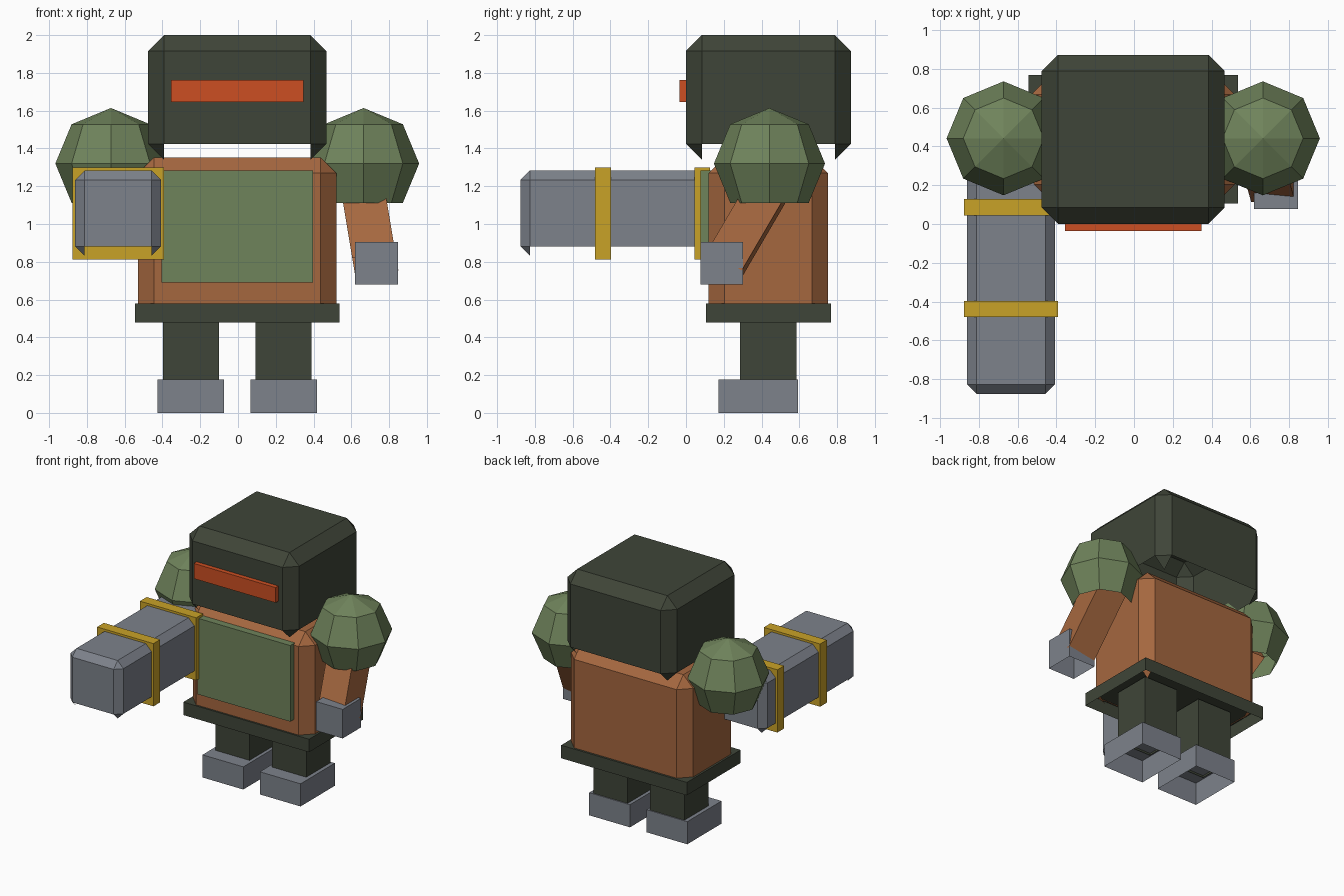
import bpy, bmesh
from math import radians
from mathutils import Matrix, Euler, Vector

if "Cube" in bpy.data.objects:
    bpy.data.objects.remove(bpy.data.objects["Cube"], do_unlink=True)

MID = -0.004  # mirror line of the body


def linear(c):
    return c / 12.92 if c <= 0.04045 else ((c + 0.055) / 1.055) ** 2.4


def material(name, hex_code):
    rgb = [linear(v / 255) for v in bytes.fromhex(hex_code)]
    m = bpy.data.materials.new(name)
    m.use_nodes = True
    m.diffuse_color = (*rgb, 1)
    bsdf = m.node_tree.nodes["Principled BSDF"]
    bsdf.inputs["Base Color"].default_value = (*rgb, 1)
    bsdf.inputs["Roughness"].default_value = 0.8
    return m


DARK = material("dark_olive", "3f4538")
GREEN = material("moss_green", "6f835b")
BROWN = material("copper_brown", "a5673f")
RED = material("visor_orange", "cc4f22")
GREY = material("steel_grey", "7d828b")
GOLD = material("brass_yellow", "c9a227")


def finish(name, bm, mat):
    """Leave the shell open underneath, then turn it into an object."""
    bm.normal_update()
    under = [f for f in bm.faces if f.normal.z < -0.65]
    bmesh.ops.delete(bm, geom=under, context='FACES')
    me = bpy.data.meshes.new(name)
    bm.to_mesh(me)
    bm.free()
    me.materials.append(mat)
    ob = bpy.data.objects.new(name, me)
    bpy.context.collection.objects.link(ob)
    return ob


def box(name, mat, x, y, z, chamfer=0.0):
    """Box between (min, max) pairs, with optional chamfered edges."""
    lo, hi = Vector((x[0], y[0], z[0])), Vector((x[1], y[1], z[1]))
    bm = bmesh.new()
    bmesh.ops.create_cube(bm, size=1)
    bmesh.ops.transform(bm, verts=bm.verts, matrix=Matrix.LocRotScale(
        (lo + hi) / 2, None, hi - lo))
    if chamfer:
        bmesh.ops.bevel(bm, geom=bm.edges[:], offset=chamfer, segments=1,
                        affect='EDGES', profile=0.5)
    return finish(name, bm, mat)


def wide(half):
    return (MID - half, MID + half)


def arm(name, end, tilt, lean, length):
    """Slanted arm rising from its lower end."""
    rot = Euler((radians(tilt), radians(lean), 0)).to_matrix()
    bm = bmesh.new()
    bmesh.ops.create_cube(bm, size=1)
    bmesh.ops.transform(bm, verts=bm.verts, matrix=Matrix.LocRotScale(
        Vector(end) + rot @ Vector((0, 0, length / 2)),
        rot, Vector((0.23, 0.21, length))))
    return finish(name, bm, BROWN)


# Head and visor
box("head", DARK, wide(0.472), (0, 0.873), (1.34, 2), 0.084)
box("visor", RED, wide(0.352), (-0.035, 0.05), (1.645, 1.763))

# Torso, chest plate and belt
box("torso", BROWN, wide(0.525), (0.12, 0.752), (0.49, 1.353), 0.084)
box("chest_plate", GREEN, wide(0.4), (0.077, 0.15), (0.69, 1.282))
box("belt", DARK, wide(0.541), (0.106, 0.768), (0.479, 0.58))

# Legs, boots and shoulders on both sides
for side, s in (("left", 1), ("right", -1)):
    def span(a, b):
        return sorted((MID + s * a, MID + s * b))
    box(side + "_leg", DARK, span(0.097, 0.392), (0.286, 0.585), (0.16, 0.56))
    box(side + "_boot", GREY, span(0.071, 0.422), (0.172, 0.593), (0, 0.176))
    ball = bmesh.new()
    bmesh.ops.create_uvsphere(ball, u_segments=8, v_segments=4, radius=0.294)
    bmesh.ops.translate(ball, verts=ball.verts,
                        vec=(MID + s * 0.669, 0.442, 1.32))
    finish(side + "_shoulder", ball, GREEN)

# Left arm and hand
arm("left_arm", (0.727, 0.204, 0.787), -30, -9.5, 0.55)
box("left_hand", GREY, (0.619, 0.847), (0.077, 0.302), (0.68, 0.906))

# Right arm reaching into the cannon
arm("right_arm", (-0.66, 0.11, 1.07), -60, 0, 0.4)
box("cannon", GREY, (-0.862, -0.407), (-0.877, 0.28), (0.832, 1.283), 0.05)
for name, y in (("front", -0.481), ("rear", 0.045)):
    box("cannon_band_" + name, GOLD, (-0.876, -0.391), (y, y + 0.083),
        (0.812, 1.3))
